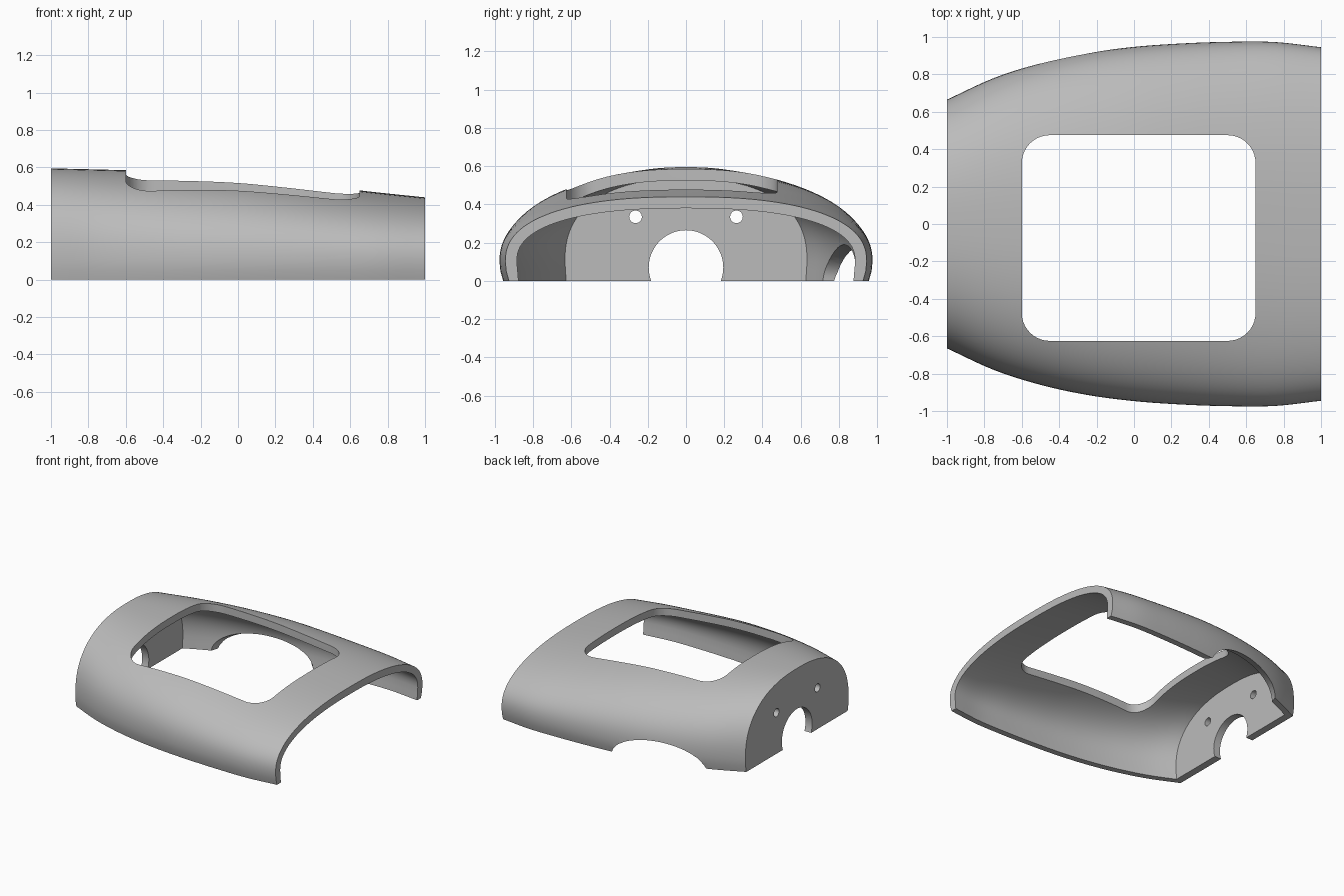
import bpy, bmesh, math
from mathutils import Vector

cube = bpy.data.objects.get("Cube")
if cube:
    bpy.data.objects.remove(cube, do_unlink=True)

# Single grey finish
grey = bpy.data.materials.new("satin_grey")
grey.use_nodes = True
grey.diffuse_color = (0.5, 0.5, 0.5, 1)
grey.node_tree.nodes["Principled BSDF"].inputs["Base Color"].default_value = (0.5, 0.5, 0.5, 1)

# Half width and crown height at equal steps along x from -1 to 1
WIDTHS = [0.665, 0.78, 0.86, 0.914, 0.947, 0.965, 0.974, 0.973, 0.945]
CROWNS = [0.595, 0.589, 0.582, 0.571, 0.555, 0.527, 0.495, 0.466, 0.44]
BELT = 0.1        # height of the widest line
WALL = 0.06       # shell thickness
POWER = 2.4       # squareness of the cross-section


def smooth(values, x):
    """Catmull-Rom value along x."""
    last = len(values) - 1
    t = min(max((x + 1) / 2 * last, 0), last)
    i = min(int(t), last - 1)
    f = t - i
    b, c = values[i], values[i + 1]
    a = values[i - 1] if i else 2 * b - c
    d = values[i + 2] if i + 2 <= last else 2 * c - b
    return b + f / 2 * (c - a + f * (2 * a - 5 * b + 4 * c - d + f * (3 * (b - c) + d - a)))


def section(x, inset, floor):
    """Arched cross-section, widest at the belt line."""
    w = smooth(WIDTHS, x) - inset
    h = smooth(CROWNS, x) - inset - BELT
    count = 56
    points = [Vector((x, 0.98 * w, floor)), Vector((x, 0.995 * w, BELT / 2))]
    for i in range(count + 1):
        a = math.pi * i / count
        c, s = math.cos(a), math.sin(a)
        y = math.copysign(abs(c) ** (2 / POWER), c) * w
        points.append(Vector((x, y, BELT + h * abs(s) ** (2 / POWER))))
    points += [Vector((x, -0.995 * w, BELT / 2)), Vector((x, -0.98 * w, floor))]
    return points


def loft(name, rings):
    """Closed solid through a list of equal rings."""
    bm = bmesh.new()
    loops = [[bm.verts.new(p) for p in ring] for ring in rings]
    n = len(loops[0])
    for r, s in zip(loops, loops[1:]):
        for i in range(n):
            j = (i + 1) % n
            bm.faces.new((r[i], r[j], s[j], s[i]))
    bm.faces.new(loops[0])
    bm.faces.new(loops[-1])
    bmesh.ops.recalc_face_normals(bm, faces=bm.faces)
    mesh = bpy.data.meshes.new(name)
    bm.to_mesh(mesh)
    bm.free()
    ob = bpy.data.objects.new(name, mesh)
    bpy.context.collection.objects.link(ob)
    mesh.materials.append(grey)
    return ob


def hull(name, start, end, inset, floor):
    steps = 40
    xs = [start + (end - start) * i / steps for i in range(steps + 1)]
    return loft(name, [section(x, inset, floor) for x in xs])


def bore(name, y, z, radius):
    """Round hole cutter through the end wall."""
    circle = [2 * math.pi * i / 48 for i in range(48)]
    return loft(name, [[Vector((x, y + radius * math.cos(a), z + radius * math.sin(a)))
                        for a in circle] for x in (-1.1, -0.85)])


cover = hull("shell_cover", -1, 1, 0, 0)
cutters = [hull("cavity_cutter", -1 + WALL, 1.05, WALL, -0.1)]

# Rounded window through the top
outline = []
radius = 0.15
corners = [(0.65, 0.475, -1, -1), (-0.6, 0.475, 1, -1), (-0.6, -0.625, 1, 1), (0.65, -0.625, -1, 1)]
for k, (cx, cy, sx, sy) in enumerate(corners):
    for i in range(11):
        a = math.pi / 2 * (k + i / 10)
        outline.append((cx + radius * (sx + math.cos(a)), cy + radius * (sy + math.sin(a))))
cutters.append(loft("window_cutter", [[Vector((x, y, z)) for x, y in outline] for z in (0.28, 0.8)]))

# Shaft opening and two screw holes in the end wall
cutters.append(bore("shaft_cutter", 0, 0.07, 0.195))
for side in (-1, 1):
    cutters.append(bore("screw_cutter", side * 0.264, 0.335, 0.033))

# Scooped relief in the lower edge of the back side
bpy.ops.mesh.primitive_uv_sphere_add(segments=48, ring_count=24, location=(-0.3, 0.6, 0))
scoop = bpy.context.object
scoop.name = "relief_cutter"
scoop.scale = (0.457, 0.457, 0.22)
scoop.data.materials.append(grey)
cutters.append(scoop)

for cutter in cutters:
    cutter.hide_render = True
    mod = cover.modifiers.new(cutter.name, "BOOLEAN")
    mod.operation = "DIFFERENCE"
    mod.solver = "EXACT"
    mod.object = cutter

# Bake the cuts and drop the cutters
bpy.ops.object.select_all(action="DESELECT")
cover.select_set(True)
bpy.context.view_layer.objects.active = cover
for mod in list(cover.modifiers):
    bpy.ops.object.modifier_apply(modifier=mod.name)
for cutter in cutters:
    bpy.data.objects.remove(cutter, do_unlink=True)
bpy.ops.object.shade_smooth_by_angle(angle=math.radians(30))
